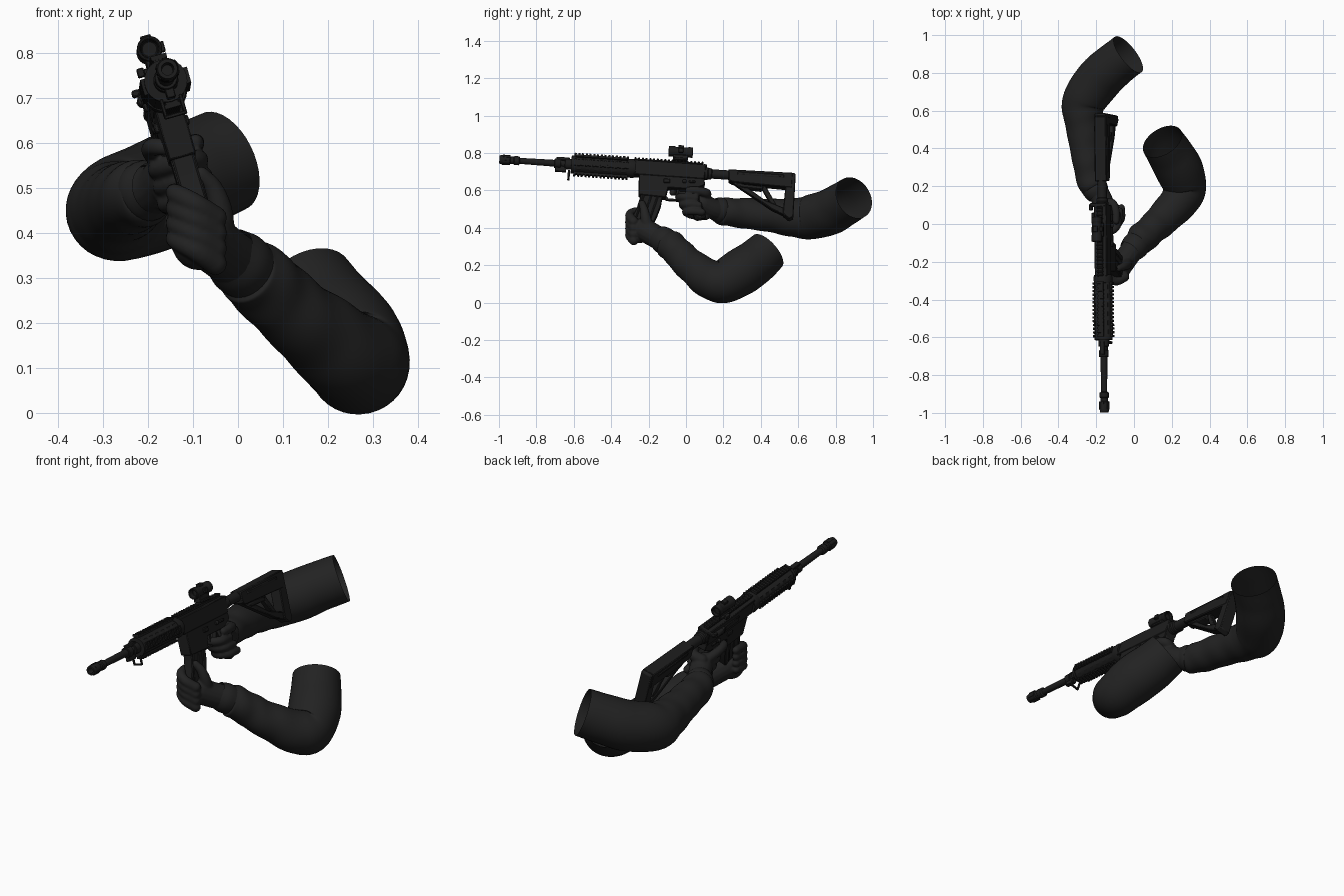
import bpy, bmesh, math
from mathutils import Vector, Matrix

if "Cube" in bpy.data.objects:
    bpy.data.objects.remove(bpy.data.objects["Cube"])

def material(name, v):
    m = bpy.data.materials.new(name)
    m.diffuse_color = (v, v, v, 1)
    m.use_nodes = True
    m.node_tree.nodes["Principled BSDF"].inputs["Base Color"].default_value = m.diffuse_color
    return m

METAL = material("gunmetal black", 0.012)
CLOTH = material("charcoal cloth", 0.016)

# rifle frame: u = side, v = along the barrel, w = up; rolled and pitched slightly
GUN = (Matrix.Translation((-.167, 0, .697)) @ Matrix.Rotation(math.radians(.6), 4, 'Z')
       @ Matrix.Rotation(math.radians(-3.9), 4, 'X') @ Matrix.Rotation(math.radians(-16), 4, 'Y'))

def G(u, v, w, r):
    return (*(GUN @ Vector((u, v, w))), r)

def finish(name, bm, mat, matrix=Matrix(), bevel=0, angle=35):
    bmesh.ops.recalc_face_normals(bm, faces=bm.faces)
    me = bpy.data.meshes.new(name)
    bm.to_mesh(me)
    bm.free()
    me.materials.append(mat)
    o = bpy.data.objects.new(name, me)
    bpy.context.collection.objects.link(o)
    o.matrix_world = matrix
    bpy.ops.object.select_all(action='DESELECT')
    bpy.context.view_layer.objects.active = o
    o.select_set(True)
    bpy.ops.object.shade_smooth_by_angle(angle=math.radians(angle))
    if bevel:
        b = o.modifiers.new("bevel", 'BEVEL')
        b.width, b.segments, b.limit_method = bevel, 1, 'ANGLE'
    return o

def box(bm, c, s, rot=Matrix()):
    bmesh.ops.create_cube(bm, size=1, matrix=rot @ Matrix.Translation(c) @ Matrix.Diagonal((*s, 1)))

def prism(bm, pts, half, u=0):
    a = [bm.verts.new((u - half, v, w)) for v, w in pts]
    b = [bm.verts.new((u + half, v, w)) for v, w in pts]
    bm.faces.new(a)
    bm.faces.new(b[::-1])
    for i in range(len(pts)):
        j = (i + 1) % len(pts)
        bm.faces.new((a[i], a[j], b[j], b[i]))

def lathe(bm, prof, n=24, u=0, w=0, rot=0):
    """Spin (v, radius) pairs round an axis along v."""
    rings = [[bm.verts.new((u + r * math.cos(rot + 2 * math.pi * k / n), v,
                            w + r * math.sin(rot + 2 * math.pi * k / n))) for k in range(n)] for v, r in prof]
    faces = []
    for A, B in zip(rings, rings[1:]):
        faces.append([bm.faces.new((A[k], A[(k + 1) % n], B[(k + 1) % n], B[k])) for k in range(n)])
    bm.faces.new(rings[0])
    bm.faces.new(rings[-1])
    return faces

def tube(bm, pts, n=16, sub=6, wrinkle=0, caps=True):
    """Sweep a round section along a smooth path of (x, y, z, radius)."""
    P = [Vector(p) for p in pts]
    P = [2 * P[0] - P[1]] + P + [2 * P[-1] - P[-2]]
    S = []
    for i in range(1, len(P) - 2):
        a, b, c, d = P[i - 1:i + 3]
        for k in range(sub + (i == len(P) - 3)):
            t = k / sub
            S.append(.5 * (2 * b + (c - a) * t + (2 * a - 5 * b + 4 * c - d) * t * t + (3 * b - a - 3 * c + d) * t ** 3))
    nrm, rings = Vector((.3, .1, 1)), []
    for i, s in enumerate(S):
        t = (S[min(i + 1, len(S) - 1)] - S[max(i - 1, 0)]).to_3d().normalized()
        nrm = (nrm - t * nrm.dot(t)).normalized()
        bi = t.cross(nrm)
        ring = []
        for k in range(n):
            a = 2 * math.pi * k / n
            fade = max(.1, 1 - i / len(S) * 1.2)
            r = s[3] * (1 + wrinkle * fade * (math.sin(i * .55 + 2.2 * math.cos(a + .6)) + .7 * math.sin(i * .37 + 2 * a)))
            ring.append(bm.verts.new(s.to_3d() + r * (math.cos(a) * nrm + math.sin(a) * bi)))
        rings.append(ring)
    for A, B in zip(rings, rings[1:]):
        for k in range(n):
            bm.faces.new((A[k], A[(k + 1) % n], B[(k + 1) % n], B[k]))
    if caps:
        bm.faces.new(rings[0])
        bm.faces.new(rings[-1])
        for s in (S[0], S[-1]):
            ball(bm, s.to_3d(), (s[3],) * 3)

def ball(bm, c, r):
    bmesh.ops.create_uvsphere(bm, u_segments=16, v_segments=10, radius=1,
                              matrix=Matrix.Translation(c) @ Matrix.Diagonal((*r, 1)))

# barrel, muzzle device and gas block
bm = bmesh.new()
lathe(bm, [(-.95, .012), (-1, .014), (-1, .022), (-.985, .025), (-.945, .025), (-.94, .02), (-.925, .02),
           (-.92, .024), (-.895, .024), (-.89, .016), (-.72, .018), (-.6, .019)])
for k in range(6):
    box(bm, (0, -.963, .023), (.009, .04, .008), Matrix.Rotation(k * math.pi / 3, 4, 'Y'))
finish("barrel", bm, METAL, GUN)
bm = bmesh.new()
lathe(bm, [(-.705, .026), (-.67, .026)], 16)
lathe(bm, [(-.65, .028), (-.61, .028)], 16)
box(bm, (0, -.67, -.03), (.02, .06, .03))
box(bm, (0, -.66, .026), (.024, .07, .016))
for u in (-.022, .022):
    box(bm, (u, -.625, -.058), (.008, .012, .04))
box(bm, (0, -.625, -.08), (.052, .012, .008))
finish("gas_block", bm, METAL, GUN, .002)

# handguard with vents, toothed rails above and below, plain rails at the sides
bm = bmesh.new()
vs = [-.61 + .31 * i / 13 for i in range(14)]
fs = lathe(bm, [(v, .046) for v in vs], 12, rot=math.pi / 12)
vents = [fs[i][k] for i in range(1, 13, 2) for k in (0, 1, 3, 4, 6, 7, 9, 10)]
bmesh.ops.inset_individual(bm, faces=vents, thickness=.004, depth=-.01)
lathe(bm, [(-.615, .048), (-.6, .048)])
lathe(bm, [(-.315, .048), (-.285, .051), (-.27, .046)])
for k in range(4):
    R = Matrix.Rotation(k * math.pi / 2, 4, 'Y')
    d = .007 * (k % 2)
    box(bm, (0, -.455, .047 - d), (.028, .29, .014), R)
    for i in range(15):
        box(bm, (0, -.595 + .02 * i, .056 - d), (.036, .011, .01), R)
finish("handguard", bm, METAL, GUN)

# upper receiver with top rail, charging handle and port cover
bm = bmesh.new()
prism(bm, [(-.28, .042), (.1, .042), (.105, .02), (.1, -.04), (-.28, -.04)], .034)
box(bm, (0, -.095, .047), (.028, .37, .014))
for i in range(19):
    box(bm, (0, -.275 + .02 * i, .056), (.036, .011, .01))
box(bm, (-.012, .1, .036), (.09, .02, .014))
box(bm, (-.052, .088, .034), (.018, .035, .016))
box(bm, (-.036, -.09, 0), (.008, .12, .035))
box(bm, (-.038, -.01, .0), (.02, .03, .035))
lathe(bm, [(.0, .014), (.06, .014)], 12, -.043, .01)
finish("upper_receiver", bm, METAL, GUN, .004)

# lower receiver, magazine well, trigger group
bm = bmesh.new()
prism(bm, [(-.25, -.03), (.1, -.03), (.105, -.07), (.05, -.1), (-.09, -.1), (-.1, -.155), (-.245, -.15)], .031)
for s in (-1, 1):
    lathe(bm, [(-.015, .01), (.005, .01)], 10, s * .034, -.06)
    box(bm, (s * .034, -.1, -.065), (.012, .035, .022))
    box(bm, (s * .034, .035, -.06), (.012, .035, .012))
finish("lower_receiver", bm, METAL, GUN, .004)
bm = bmesh.new()
prism(bm, [(-.1, -.14), (-.085, -.155), (-.01, -.155), (.01, -.1), (.02, -.1), (-.005, -.165), (-.1, -.165)], .01)
prism(bm, [(-.045, -.1), (-.03, -.1), (-.035, -.125), (-.05, -.145), (-.045, -.12)], .006)
finish("trigger_guard", bm, METAL, GUN)
bm = bmesh.new()
prism(bm, [(0, -.09), (.07, -.09), (.085, -.15), (.125, -.25), (.065, -.265), (.03, -.17)], .026)
finish("pistol_grip", bm, METAL, GUN, .01)

# curved magazine with side ribs
bm = bmesh.new()
prism(bm, [(-.232, -.13), (-.115, -.13), (-.122, -.2), (-.14, -.26), (-.16, -.31), (-.275, -.28), (-.25, -.22), (-.238, -.17)], .025)
for v in (-.215, -.175, -.14):
    prism(bm, [(v - .006, -.14), (v + .006, -.14), (v - .03, -.28), (v - .042, -.28)], .028)
finish("magazine", bm, METAL, GUN, .004)

# optic on its mount
bm = bmesh.new()
lathe(bm, [(-.075, .018), (-.1, .021), (-.1, .028), (-.07, .028), (-.06, .025), (0, .025), (.005, .028), (.03, .028),
           (.03, .02), (.015, .018)], 24, 0, .111)
box(bm, (0, -.035, .075), (.032, .08, .03))
box(bm, (0, -.035, .066), (.052, .07, .012))
box(bm, (-.032, -.035, .068), (.016, .03, .02))
box(bm, (0, -.035, .138), (.024, .03, .014))
box(bm, (.027, -.035, .111), (.016, .026, .024))
finish("optic_sight", bm, METAL, GUN, .002)

# buffer tube and stock
bm = bmesh.new()
lathe(bm, [(.095, .034), (.115, .034), (.12, .03), (.135, .03), (.14, .025), (.5, .025)])
finish("buffer_tube", bm, METAL, GUN)
bm = bmesh.new()
prism(bm, [(.225, .024), (.57, .029), (.57, -.055), (.25, -.045), (.23, -.035)], .032)
prism(bm, [(.57, .031), (.586, .024), (.588, -.215), (.565, -.228), (.53, -.2), (.535, -.05)], .03)
prism(bm, [(.235, -.035), (.3, -.045), (.43, -.13), (.545, -.17), (.545, -.208), (.47, -.178)], .022)
prism(bm, [(.4, -.05), (.43, -.05), (.5, -.16), (.47, -.16)], .016)
prism(bm, [(.27, -.05), (.42, -.055), (.41, -.075), (.3, -.07)], .026)
for s in (-1, 1):
    box(bm, (s * .033, .4, .005), (.008, .25, .018))
finish("stock", bm, METAL, GUN, .005)

def glove(name, bm):
    o = finish(name, bm, CLOTH, angle=180)
    r = o.modifiers.new("fuse", 'REMESH')
    r.mode, r.voxel_size, r.use_smooth_shade = 'VOXEL', .0055, True
    s = o.modifiers.new("soften", 'SMOOTH')
    s.iterations, s.factor = 4, .5

# hand on the pistol grip
bm = bmesh.new()
ball(bm, GUN @ Vector((-.035, .085, -.165)), (.042, .06, .068))
for i in range(3):
    w, d = -.145 - .038 * i, .02 * i
    tube(bm, [G(-.05, .08 + d, w, .023), G(-.05, .01 + d, w, .022), G(0, -.026 + d, w, .022),
              G(.038, 0 + d, w - .004, .021), G(.04, .06 + d, w - .006, .019)])
tube(bm, [G(-.045, .08, -.12, .024), G(-.056, .01, -.1, .022), G(-.045, -.045, -.1, .02), G(-.012, -.065, -.115, .017)])
tube(bm, [G(-.03, .11, -.12, .028), G(.02, .115, -.115, .026), G(.042, .07, -.11, .022), G(.044, .02, -.11, .018)])
tube(bm, [G(-.03, .1, -.16, .055), (-.175, .14, .502, .056), (-.21, .2, .488, .06), (-.22, .24, .483, .06)])
glove("grip_hand", bm)

# hand on the magazine
bm = bmesh.new()
ball(bm, (-.088, -.25, .385), (.062, .066, .068))
for i in range(4):
    z = .362 + .034 * i
    tube(bm, [(-.05, -.28, z - .03, .026), (-.095, -.302, z, .024), (-.135, -.278, z + .022, .022),
              (-.142, -.21, z + .028, .019)])
tube(bm, [(-.04, -.2, .39, .034), (-.04, -.215, .45, .028), (-.056, -.225, .5, .022), (-.082, -.235, .53, .018)])
tube(bm, [(-.075, -.225, .39, .064), (-.03, -.165, .355, .062), (.01, -.11, .325, .062), (.05, -.07, .295, .062)])
glove("magazine_hand", bm)

# glove cuffs
for name, pts in {"grip_cuff": [(-.185, .15, .5, .058), (-.2, .175, .495, .068), (-.215, .205, .488, .066)],
                  "magazine_cuff": [(-.02, -.145, .352, .064), (.003, -.12, .333, .073), (.025, -.095, .315, .07)]}.items():
    bm = bmesh.new()
    tube(bm, pts, 28, 4, caps=False)
    finish(name, bm, CLOTH, angle=180)

# sleeves, open at the shoulder end
sleeves = {
    "grip_sleeve": [(-.2, .17, .493, .058), (-.215, .2, .487, .074), (-.236, .28, .48, .079), (-.25, .38, .472, .085),
                    (-.262, .48, .463, .092), (-.27, .57, .455, .104), (-.262, .655, .455, .117),
                    (-.185, .765, .483, .123), (-.105, .84, .525, .119), (-.03, .898, .56, .117)],
    "magazine_sleeve": [(.012, -.11, .325, .06), (.03, -.088, .31, .079), (.075, -.045, .27, .081), (.125, 0, .222, .085),
                        (.185, .06, .172, .094), (.245, .13, .124, .105), (.268, .2, .112, .115),
                        (.238, .29, .162, .126), (.195, .365, .212, .122), (.15, .437, .275, .114)]}
for name, pts in sleeves.items():
    bm = bmesh.new()
    tube(bm, pts, 36, 9, .03, caps=False)
    finish(name, bm, CLOTH, angle=180)
